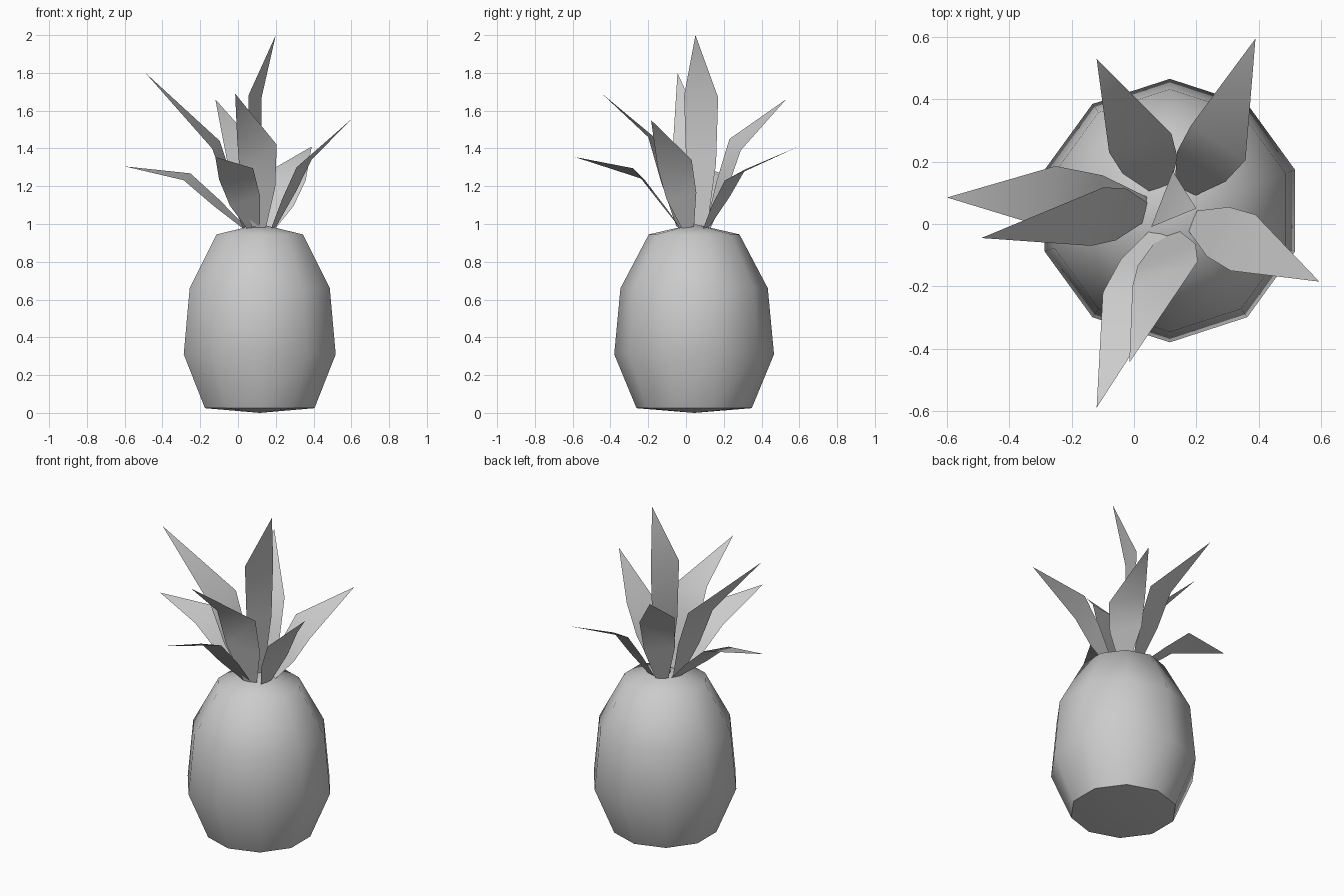
import bpy, bmesh, math
from mathutils import Vector

cube = bpy.data.objects.get("Cube")
if cube:
    bpy.data.objects.remove(cube, do_unlink=True)

grey = bpy.data.materials.new("plain_grey")
grey.use_nodes = True
grey.diffuse_color = (0.6, 0.6, 0.6, 1)
grey.node_tree.nodes["Principled BSDF"].inputs["Base Color"].default_value = (0.6, 0.6, 0.6, 1)

CENTRE = Vector((0.115, 0.043, 0))
SIDES = 10


def finish(name, bm, angle):
    """Turn a bmesh into a smooth-shaded object."""
    mesh = bpy.data.meshes.new(name)
    bm.to_mesh(mesh)
    bm.free()
    mesh.materials.append(grey)
    obj = bpy.data.objects.new(name, mesh)
    bpy.context.collection.objects.link(obj)
    bpy.ops.object.select_all(action='DESELECT')
    obj.select_set(True)
    bpy.context.view_layer.objects.active = obj
    bpy.ops.object.shade_smooth_by_angle(angle=math.radians(angle))
    return obj


def build_fruit():
    """Ten-sided lathed body closed by shallow cones."""
    profile = [(0.305, 0.025), (0.423, 0.31), (0.39, 0.66), (0.24, 0.945)]
    bm = bmesh.new()
    rings = []
    for radius, z in profile:
        ring = []
        for i in range(SIDES):
            a = math.pi / 2 + math.tau * i / SIDES
            ring.append(bm.verts.new(CENTRE + Vector((radius * math.cos(a), radius * math.sin(a), z))))
        rings.append(ring)
    bottom = bm.verts.new(CENTRE)
    top = bm.verts.new(CENTRE + Vector((0, 0, 1)))
    for i in range(SIDES):
        j = (i + 1) % SIDES
        for low, high in zip(rings, rings[1:]):
            bm.faces.new((low[i], low[j], high[j], high[i]))
        bm.faces.new((bottom, rings[0][j], rings[0][i]))
        bm.faces.new((top, rings[-1][i], rings[-1][j]))
    finish("fruit_body", bm, 57)


def build_leaf(name, tip, middle, half):
    """Thin strip: narrow root, two wide rows and a pointed tip."""
    tip, middle, half = Vector(tip), Vector(middle), Vector(half)
    outward = middle - CENTRE
    outward.z = 0
    root = CENTRE + outward.normalized() * min(0.08, outward.length) + Vector((0, 0, 0.98))
    low = root.lerp(middle, 0.5)
    bm = bmesh.new()
    rows = []
    for centre, width in ((root, 0.35), (low, 0.88), (middle, 1.0)):
        rows.append([bm.verts.new(centre + half * width * s) for s in (-1, 1)])
    for a, b in zip(rows, rows[1:]):
        bm.faces.new((a[0], a[1], b[1], b[0]))
    bm.faces.new((rows[-1][0], rows[-1][1], bm.verts.new(tip)))
    # Face every leaf upward
    bm.normal_update()
    if sum(f.normal.z for f in bm.faces) < 0:
        bmesh.ops.reverse_faces(bm, faces=bm.faces[:])
    finish(name, bm, 60)


build_fruit()

# Crown: tip, widest point, half-width direction
leaves = {
    "leaf_right_low": ((-0.6, 0.085, 1.305), (-0.27, 0.088, 1.25), (0.018, 0.098, 0.018)),
    "leaf_right_high": ((-0.49, -0.045, 1.8), (-0.117, 0.024, 1.42), (0.02, 0.094, 0.02)),
    "leaf_back_right": ((-0.12, 0.53, 1.66), (0.02, 0.26, 1.42), (0.1, 0.03, -0.03)),
    "leaf_back_left": ((0.39, 0.595, 1.41), (0.27, 0.26, 1.26), (0.088, -0.055, -0.03)),
    "leaf_left": ((0.595, -0.185, 1.55), (0.35, -0.06, 1.32), (0.04, 0.09, 0.02)),
    "leaf_front_low": ((-0.12, -0.59, 1.355), (-0.01, -0.25, 1.265), (0.09, -0.03, 0.03)),
    "leaf_front_high": ((-0.015, -0.445, 1.69), (0.1, -0.16, 1.44), (0.105, 0.04, -0.02)),
    "leaf_top": ((0.2, 0.05, 2.0), (0.09, 0.08, 1.675), (0.035, 0.09, -0.005)),
}
for leaf_name, shape in leaves.items():
    build_leaf(leaf_name, *shape)
